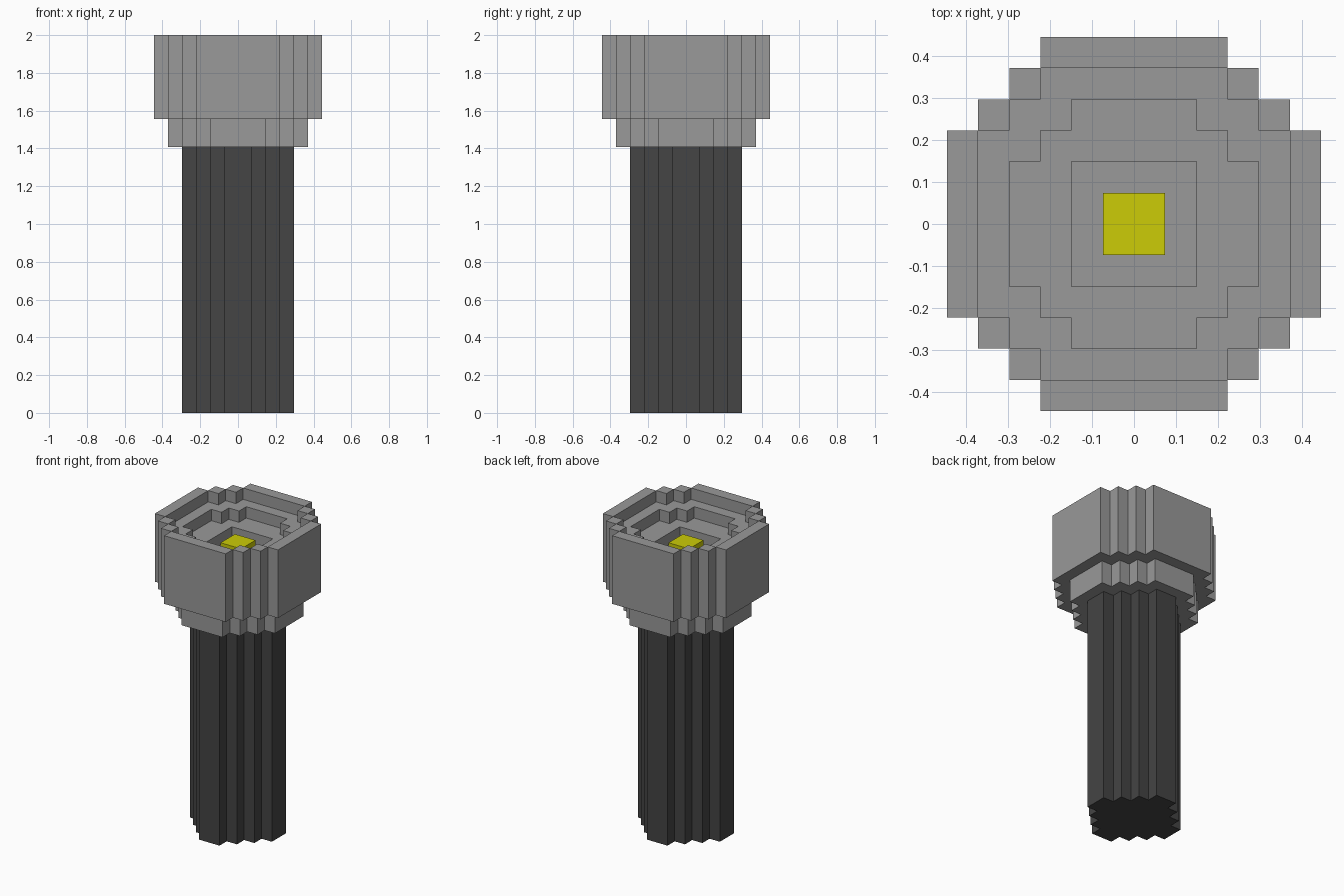
import bpy, bmesh

if "Cube" in bpy.data.objects:
    bpy.data.objects.remove(bpy.data.objects["Cube"])

U = 2 / 27  # one block


def material(name, rgb):
    m = bpy.data.materials.new(name)
    m.diffuse_color = (*rgb, 1)
    m.use_nodes = True
    m.node_tree.nodes["Principled BSDF"].inputs["Base Color"].default_value = m.diffuse_color
    return m


def cells(n, k):
    """Blocks inside a stepped disc: half-width n, flat side half-length k."""
    return {(i, j) for i in range(-n, n) for j in range(-n, n)
            if abs(i + .5) + abs(j + .5) < n + k}


def stepped_lathe(name, path, mat):
    """Sweep a path of (half-width, flat, height): walls where height changes, caps where size does."""
    bm = bmesh.new()

    def quad(pts, flip):
        vs = [bm.verts.new((x * U, y * U, z * U)) for x, y, z in pts]
        bm.faces.new(vs[::-1] if flip else vs)

    for (n0, k0, z0), (n1, k1, z1) in zip(path, path[1:]):
        a, b = cells(n0, k0), cells(n1, k1)
        if z0 == z1:  # cap: outward steps face down, inward steps face up
            for i, j in a ^ b:
                quad([(i, j, z0), (i + 1, j, z0), (i + 1, j + 1, z0), (i, j + 1, z0)], n1 > n0)
        else:  # wall: rising faces outward, falling faces inward
            lo, hi = min(z0, z1), max(z0, z1)
            for i, j in a:
                corners = [(i, j), (i + 1, j), (i + 1, j + 1), (i, j + 1)]
                for s, (di, dj) in enumerate([(0, -1), (1, 0), (0, 1), (-1, 0)]):
                    if (i + di, j + dj) not in a:
                        p, q = corners[s], corners[(s + 1) % 4]
                        quad([(*p, lo), (*q, lo), (*q, hi), (*p, hi)], z1 < z0)
    bmesh.ops.remove_doubles(bm, verts=bm.verts, dist=1e-4)
    bm.normal_update()
    # merge the flat wall strips into single panels
    seams = [e for e in bm.edges if len(e.link_faces) == 2
             and all(abs(f.normal.z) < .5 for f in e.link_faces)
             and e.calc_face_angle(1) < .01]
    bmesh.ops.dissolve_edges(bm, edges=seams, use_verts=False)
    me = bpy.data.meshes.new(name)
    bm.to_mesh(me)
    bm.free()
    me.materials.append(mat)
    ob = bpy.data.objects.new(name, me)
    bpy.context.collection.objects.link(ob)
    return ob


dark = material("dark grey", (.058, .058, .058))
grey = material("mid grey", (.319, .319, .319))
yellow = material("yellow", (.604, .604, .002))

# grip
stepped_lathe("handle", [(0, 0, 0), (4, 1, 0), (4, 1, 19)], dark)
# neck between grip and head
stepped_lathe("collar", [(4, 1, 19), (5, 2, 19), (5, 2, 21)], grey)
# head with the stepped reflector bowl
stepped_lathe("head", [(5, 2, 21), (6, 3, 21), (6, 3, 27), (5, 3, 27), (5, 3, 26),
                       (4, 2, 26), (4, 2, 25), (2, 2, 25), (2, 2, 24), (1, 1, 24)], grey)
# bulb in the middle of the bowl
stepped_lathe("bulb", [(1, 1, 24), (1, 1, 25), (0, 0, 25)], yellow)
